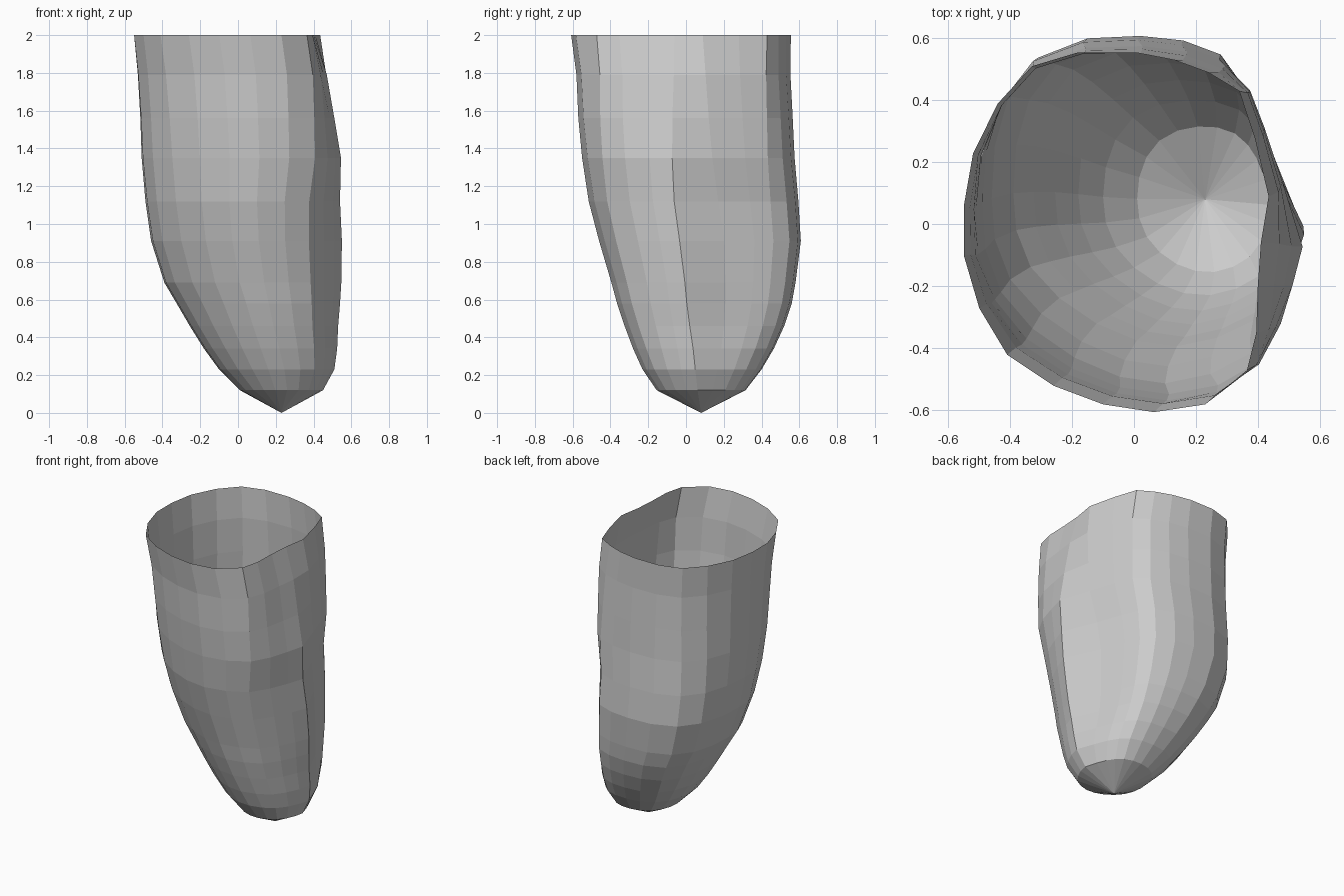
import bpy, bmesh
from math import cos, sin, pi

if "Cube" in bpy.data.objects:
    bpy.data.objects.remove(bpy.data.objects["Cube"])

# Cross-sections: open rim and mid body, clockwise from the left side
RIM = [(-.55, .06), (-.52, .23), (-.44, .39), (-.33, .51), (-.18, .555), (0, .555), (.13, .53), (.24, .49),
       (.34, .43), (.39, .28), (.435, .09), (.41, -.06), (.40, -.20), (.395, -.35), (.365, -.47), (.23, -.58),
       (.065, -.605), (-.10, -.58), (-.26, -.52), (-.41, -.42), (-.50, -.27), (-.55, -.10)]
MID = [(-.46, .08), (-.45, .25), (-.405, .41), (-.31, .535), (-.15, .597), (.02, .605), (.16, .59), (.28, .545),
       (.34, .46), (.38, .36), (.44, .20), (.55, -.035), (.51, -.14), (.455, -.255), (.375, -.37), (.25, -.43),
       (.11, -.46), (-.03, -.44), (-.17, -.38), (-.30, -.29), (-.40, -.18), (-.45, -.05)]
N = len(RIM)
TIP = [(cos(pi - 2 * pi * i / N), sin(pi - 2 * pi * i / N)) for i in range(N)]

# Levels: z, x min, x max, y min, y max
LEVELS = [(.12, .01, .45, -.155, .315), (.23, -.10, .51, -.23, .40), (.34, -.18, .525, -.28, .465),
          (.46, -.255, .53, -.325, .52), (.58, -.325, .54, -.365, .56), (.69, -.39, .547, -.395, .58),
          (.91, -.46, .55, -.46, .608), (1.12, -.49, .54, -.515, .595), (1.35, -.51, .545, -.55, .575),
          (1.56, -.517, .51, -.57, .565), (1.79, -.53, .47, -.58, .553), (2.0, -.55, .435, -.608, .555)]


def fit(points, x0=0, x1=1, y0=0, y1=1):
    """Stretch a loop so it fills the given box."""
    xs, ys = zip(*points)
    return [(x0 + (x - min(xs)) / (max(xs) - min(xs)) * (x1 - x0),
             y0 + (y - min(ys)) / (max(ys) - min(ys)) * (y1 - y0)) for x, y in points]


def blend(a, b, t):
    t = max(0, min(1, t))
    return [(p[0] + (q[0] - p[0]) * t, p[1] + (q[1] - p[1]) * t) for p, q in zip(a, b)]


tip, mid, rim = fit(TIP), fit(MID), fit(RIM)
bm = bmesh.new()

# Shallow cone bottom, then lofted wall with an open top
apex = bm.verts.new((.23, .08, 0))
rings = []
for z, *box in LEVELS:
    shape = blend(tip, mid, .4 + (z - .12) * 1.5) if z < 1 else blend(mid, rim, z - 1)
    rings.append([bm.verts.new((x, y, z)) for x, y in fit(shape, *box)])
for i in range(N):
    j = (i + 1) % N
    bm.faces.new((apex, rings[0][i], rings[0][j]))
    for low, high in zip(rings, rings[1:]):
        bm.faces.new((low[i], high[i], high[j], low[j]))
bmesh.ops.recalc_face_normals(bm, faces=bm.faces)

mesh = bpy.data.meshes.new("chamber_wall")
bm.to_mesh(mesh)
bm.free()
bpy.context.collection.objects.link(bpy.data.objects.new("chamber_wall", mesh))
